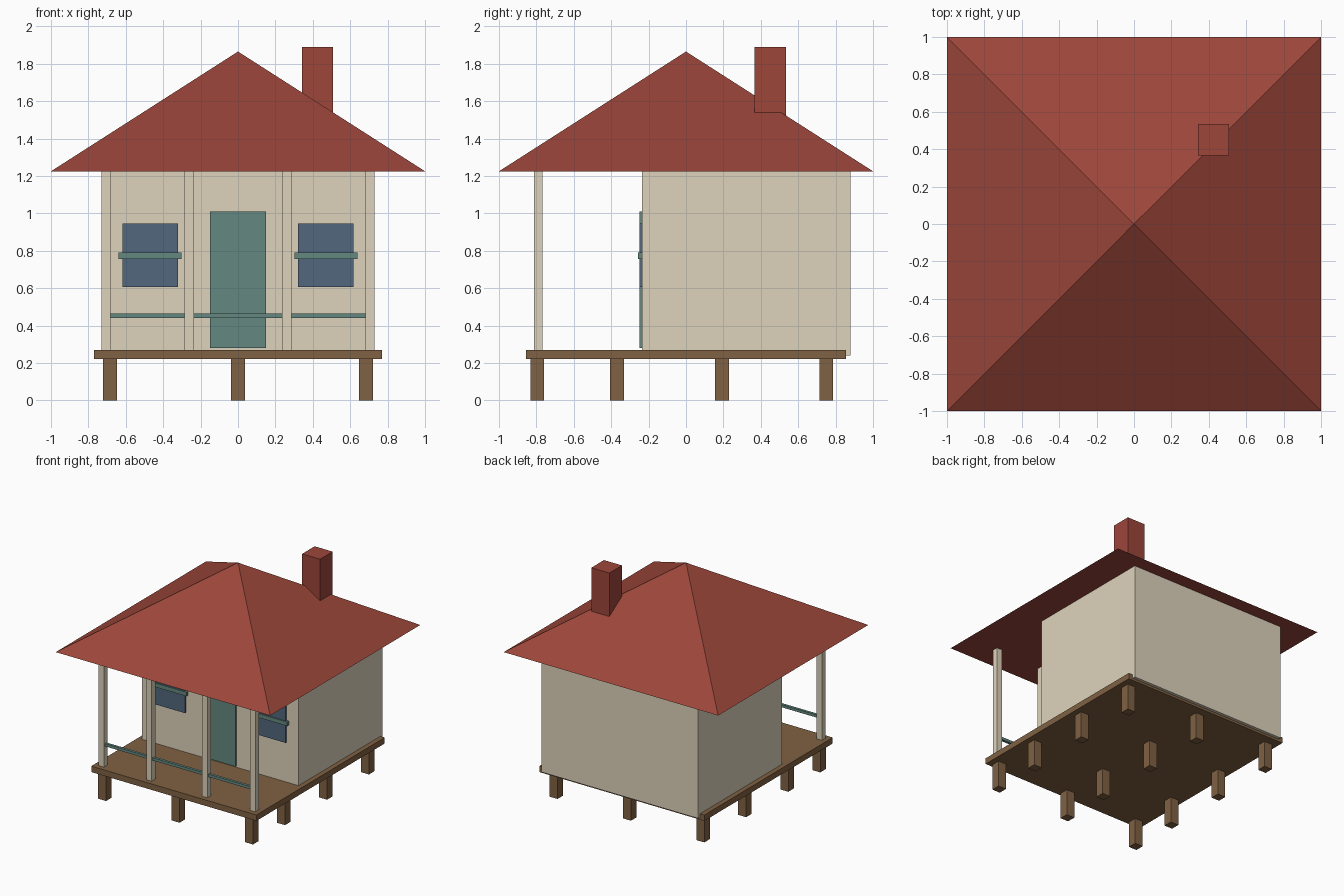
import bpy
import bmesh

cube = bpy.data.objects.get("Cube")
if cube:
    bpy.data.objects.remove(cube, do_unlink=True)


def material(name, rgb):
    linear = [((c / 255 + 0.055) / 1.055) ** 2.4 for c in rgb] + [1.0]
    mat = bpy.data.materials.new(name)
    mat.use_nodes = True
    mat.diffuse_color = linear
    mat.node_tree.nodes["Principled BSDF"].inputs["Base Color"].default_value = linear
    return mat


RED = material("roof red", (156, 70, 58))
CREAM = material("wall cream", (222, 212, 188))
WOOD = material("deck brown", (128, 97, 67))
GREEN = material("trim green", (100, 136, 128))
BLUE = material("window blue", (82, 103, 125))


def finish(name, bm, mat):
    mesh = bpy.data.meshes.new(name)
    bm.to_mesh(mesh)
    bm.free()
    mesh.materials.append(mat)
    obj = bpy.data.objects.new(name, mesh)
    bpy.context.collection.objects.link(obj)
    return obj


def box(name, x, y, z, mat):
    """Box filling the given (low, high) range on each axis."""
    bm = bmesh.new()
    bmesh.ops.create_cube(bm, size=1)
    for v in bm.verts:
        v.co = [lo + (c + 0.5) * (hi - lo) for c, (lo, hi) in zip(v.co, (x, y, z))]
    return finish(name, bm, mat)


def around(centre, width):
    return (centre - width / 2, centre + width / 2)


EAVES, APEX = 1.225, 1.865
DECK_BOTTOM, DECK_TOP = 0.22, 0.27
WALL_FRONT = -0.235

# Deck and the grid of stilts below it
box("deck", (-0.77, 0.77), (-0.855, 0.855), (DECK_BOTTOM, DECK_TOP), WOOD)
for x in (-0.685, 0, 0.685):
    for y in (-0.795, -0.368, 0.193, 0.75):
        box("stilt", around(x, 0.074), around(y, 0.074), (0, DECK_BOTTOM), WOOD)

# Cabin
box("cabin_walls", (-0.73, 0.73), (WALL_FRONT, 0.88), (0.24, EAVES), CREAM)

# Pyramid roof with a flat underside
bm = bmesh.new()
base = [bm.verts.new((x, y, EAVES)) for x, y in ((-1, -1), (1, -1), (1, 1), (-1, 1))]
tip = bm.verts.new((0, 0, APEX))
bm.faces.new(base[::-1])
for i in range(4):
    bm.faces.new((base[i], base[(i + 1) % 4], tip))
finish("roof", bm, RED)

# Chimney
box("chimney", around(0.425, 0.168), around(0.45, 0.168), (1.4, 1.89), RED)

# Porch posts with rails between them
posts = (-0.706, -0.26, 0.26, 0.706)
for x in posts:
    box("porch_post", around(x, 0.05), around(-0.79, 0.048), (DECK_TOP, EAVES), CREAM)
for a, b in zip(posts, posts[1:]):
    box("porch_rail", (a + 0.025, b - 0.025), around(-0.79, 0.022), (0.441, 0.464), GREEN)

# Door
box("door", around(0, 0.297), (-0.248, WALL_FRONT), (0.28, 1.01), GREEN)

# Windows with a cross bar
for side, sign in (("left", 1), ("right", -1)):
    x = 0.47 * sign
    box(side + "_window", around(x, 0.297), (-0.248, WALL_FRONT), (0.605, 0.945), BLUE)
    box(side + "_window_bar", around(x, 0.338), (-0.257, WALL_FRONT), (0.756, 0.79), GREEN)
